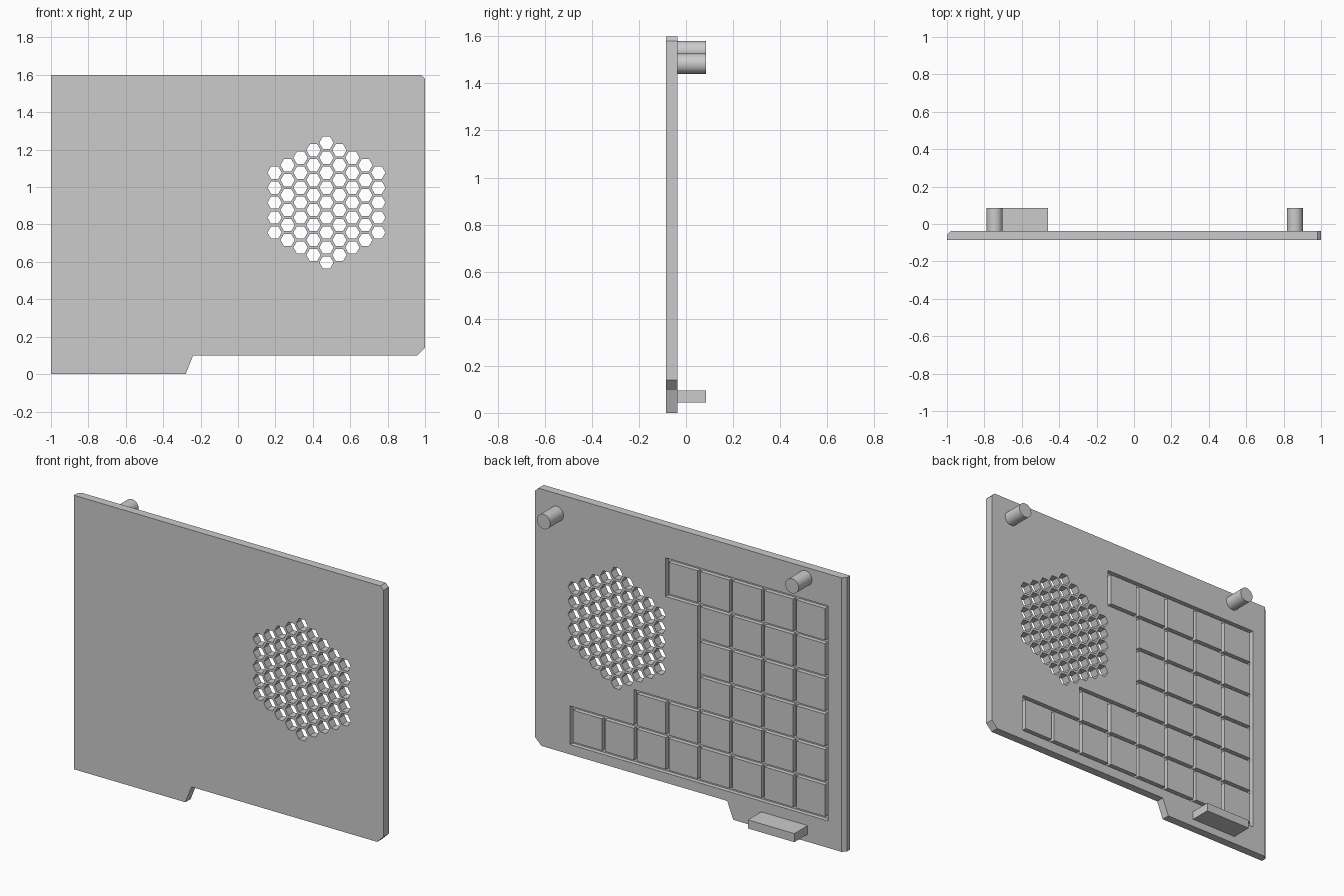
import bpy, bmesh, math

cube = bpy.data.objects.get("Cube")
if cube:
    bpy.data.objects.remove(cube, do_unlink=True)

FRONT, BACK, REAR = -0.086, -0.037, 0.086   # depth of plate faces and of the posts
PITCH, GAP, DEPTH = 0.206, 0.02, 0.025      # tile grid
GRID_X, GRID_Z = -0.893, 0.157
ROWS = [8, 6, 4, 4, 4, 5]                   # tiles per row, bottom to top

grey = bpy.data.materials.new("plain_grey")
grey.use_nodes = True
grey.diffuse_color = (0.6, 0.6, 0.6, 1)
grey.node_tree.nodes["Principled BSDF"].inputs["Base Color"].default_value = (0.6, 0.6, 0.6, 1)


def prism(bm, outline, y0, y1):
    """Extrude an (x, z) outline from y0 to y1."""
    a = [bm.verts.new((x, y0, z)) for x, z in outline]
    b = [bm.verts.new((x, y1, z)) for x, z in outline]
    bm.faces.new(a)
    bm.faces.new(b[::-1])
    for i in range(len(a)):
        j = (i + 1) % len(a)
        bm.faces.new((a[i], b[i], b[j], a[j]))


def rect(x0, z0, x1, z1):
    return [(x0, z0), (x1, z0), (x1, z1), (x0, z1)]


def ring(cx, cz, r, n):
    return [(cx + r * math.cos(math.tau * k / n), cz + r * math.sin(math.tau * k / n)) for k in range(n)]


def make(name, prisms):
    bm = bmesh.new()
    for outline, y0, y1 in prisms:
        prism(bm, outline, y0, y1)
    bmesh.ops.recalc_face_normals(bm, faces=bm.faces)
    mesh = bpy.data.meshes.new(name)
    bm.to_mesh(mesh)
    bm.free()
    mesh.materials.append(grey)
    obj = bpy.data.objects.new(name, mesh)
    bpy.context.collection.objects.link(obj)
    return obj


# Plate with a stepped lower edge and clipped corners
plate = make("plate", [([(-1, 0), (-0.28, 0), (-0.24, 0.1), (0.96, 0.1), (1, 0.14),
                         (1, 1.58), (0.98, 1.6), (-1, 1.6)], FRONT, BACK)])

# Long bevel on the rear edge of one side
bm = bmesh.new()
bm.from_mesh(plate.data)
edge = [e for e in bm.edges if all(v.co.x < -0.99 and v.co.y > BACK - 0.01 for v in e.verts)]
bmesh.ops.bevel(bm, geom=edge, offset=0.02, segments=1, affect='EDGES')
bm.to_mesh(plate.data)
bm.free()

# Honeycomb vent holes
STEP = 0.08
holes = []
for col in range(-4, 5):
    count = 9 - abs(col)
    for k in range(count):
        cx = 0.473 + col * STEP * math.sqrt(3) / 2
        cz = 0.917 + (k - (count - 1) / 2) * STEP
        holes.append((ring(cx, cz, 0.038, 6), FRONT - 0.05, BACK + 0.05))
vent_cutter = make("vent_cutter", holes)

# Stepped recess around the tile grid
steps = [(GRID_X, GRID_Z)]
for i, n in enumerate(ROWS):
    left = GRID_X + n * PITCH + GAP
    low = GRID_Z + i * PITCH + (GAP if i and n < ROWS[i - 1] else 0)
    if i == 0:
        steps.append((left, low))
    elif n != ROWS[i - 1]:
        steps += [(steps[-1][0], low), (left, low)]
top = GRID_Z + len(ROWS) * PITCH + GAP
steps += [(steps[-1][0], top), (GRID_X, top)]
recess_cutter = make("recess_cutter", [(steps, BACK - DEPTH, BACK + 0.05)])

for cutter in (vent_cutter, recess_cutter):
    mod = plate.modifiers.new(cutter.name, 'BOOLEAN')
    mod.operation = 'DIFFERENCE'
    mod.solver = 'EXACT'
    mod.object = cutter
bpy.context.view_layer.objects.active = plate
for mod in list(plate.modifiers):
    bpy.ops.object.modifier_apply(modifier=mod.name)
for cutter in (vent_cutter, recess_cutter):
    bpy.data.objects.remove(cutter, do_unlink=True)

# Square tiles standing in the recess, separated by grooves
tiles = []
for i, n in enumerate(ROWS):
    for k in range(n):
        x, z = GRID_X + k * PITCH + GAP, GRID_Z + i * PITCH + GAP
        tiles.append((rect(x, z, x + PITCH - GAP, z + PITCH - GAP), BACK - DEPTH - 0.002, BACK))
make("square_tiles", tiles)

# Round posts and the lower tab
for name, x, z in (("left_post", 0.86, 1.483), ("right_post", -0.745, 1.537)):
    post = make(name, [(ring(x, z, 0.043, 32), BACK - 0.005, REAR)])
    bpy.ops.object.select_all(action='DESELECT')
    post.select_set(True)
    bpy.context.view_layer.objects.active = post
    bpy.ops.object.shade_smooth_by_angle()
make("lower_tab", [(rect(-0.76, 0.045, -0.46, 0.095), BACK - 0.005, REAR)])
